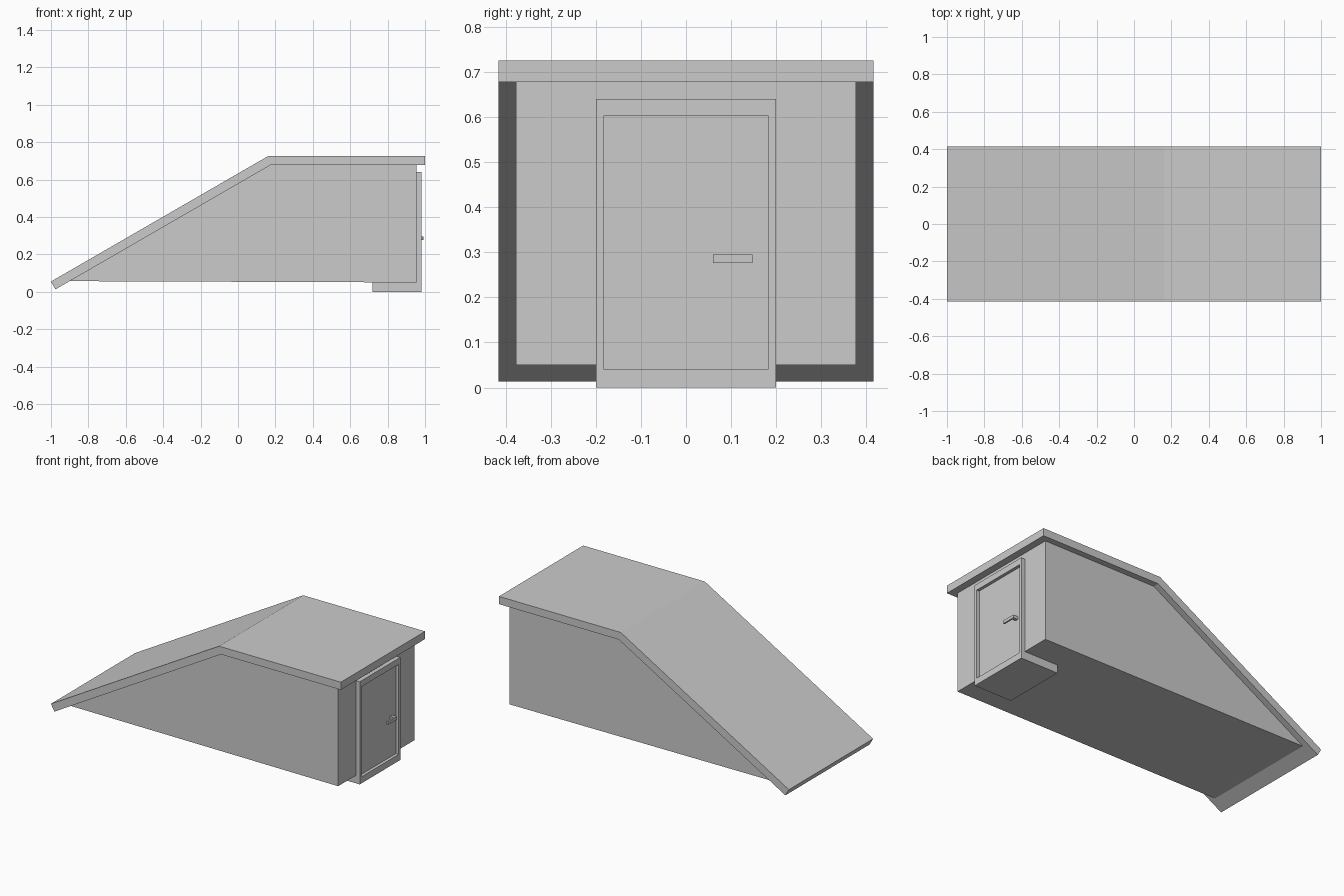
import bpy, bmesh

if "Cube" in bpy.data.objects:
    bpy.data.objects.remove(bpy.data.objects["Cube"])


def finish(bm, name):
    bmesh.ops.recalc_face_normals(bm, faces=bm.faces[:])
    mesh = bpy.data.meshes.new(name)
    bm.to_mesh(mesh)
    bm.free()
    obj = bpy.data.objects.new(name, mesh)
    bpy.context.collection.objects.link(obj)
    return obj


def prism(profile, y0, y1, axis="xz"):
    """Extrude an x/z (or x/y) profile along the remaining axis."""
    bm = bmesh.new()
    place = (lambda a, b: (a, y0, b)) if axis == "xz" else (lambda a, b: (a, b, y0))
    face = bm.faces.new([bm.verts.new(place(a, b)) for a, b in profile])
    geom = bmesh.ops.extrude_face_region(bm, geom=[face], use_keep_orig=True)["geom"]
    shift = (0, y1 - y0, 0) if axis == "xz" else (0, 0, y1 - y0)
    bmesh.ops.translate(bm, vec=shift,
                        verts=[g for g in geom if isinstance(g, bmesh.types.BMVert)])
    bmesh.ops.recalc_face_normals(bm, faces=bm.faces[:])
    return bm


# Roof slab: long slope, then a flat section over the door
roof = [(-1, 0.055), (0.16, 0.725), (1, 0.725),
        (1, 0.677), (0.173, 0.677), (-0.976, 0.013)]
finish(prism(roof, -0.415, 0.415), "roof")

# Wedge-shaped walls and floor
body = [(-0.9, 0.057), (0.173, 0.677), (0.955, 0.677), (0.955, 0.05)]
finish(prism(body, -0.377, 0.377), "body")

# Doorway block, with the door panel recessed into its outer face
bm = prism([(0.72, 0), (0.72, 0.64), (0.98, 0.64), (0.98, 0)], -0.2, 0.2)
front = max(bm.faces, key=lambda f: f.calc_center_median().x)
bmesh.ops.inset_individual(bm, faces=[front], thickness=0.0235)
for v in front.verts:
    v.co.z = 0.602 if v.co.z > 0.3 else 0.041
panel = bmesh.ops.extrude_discrete_faces(bm, faces=[front])["faces"][0]
for v in panel.verts:
    v.co.x = 0.961
finish(bm, "door_and_frame")

# L-shaped door handle
handle = [(0.96, 0.147), (0.96, 0.127), (0.983, 0.127),
          (0.983, 0.06), (0.993, 0.06), (0.993, 0.147)]
finish(prism(handle, 0.276, 0.295, "xy"), "door_handle")
